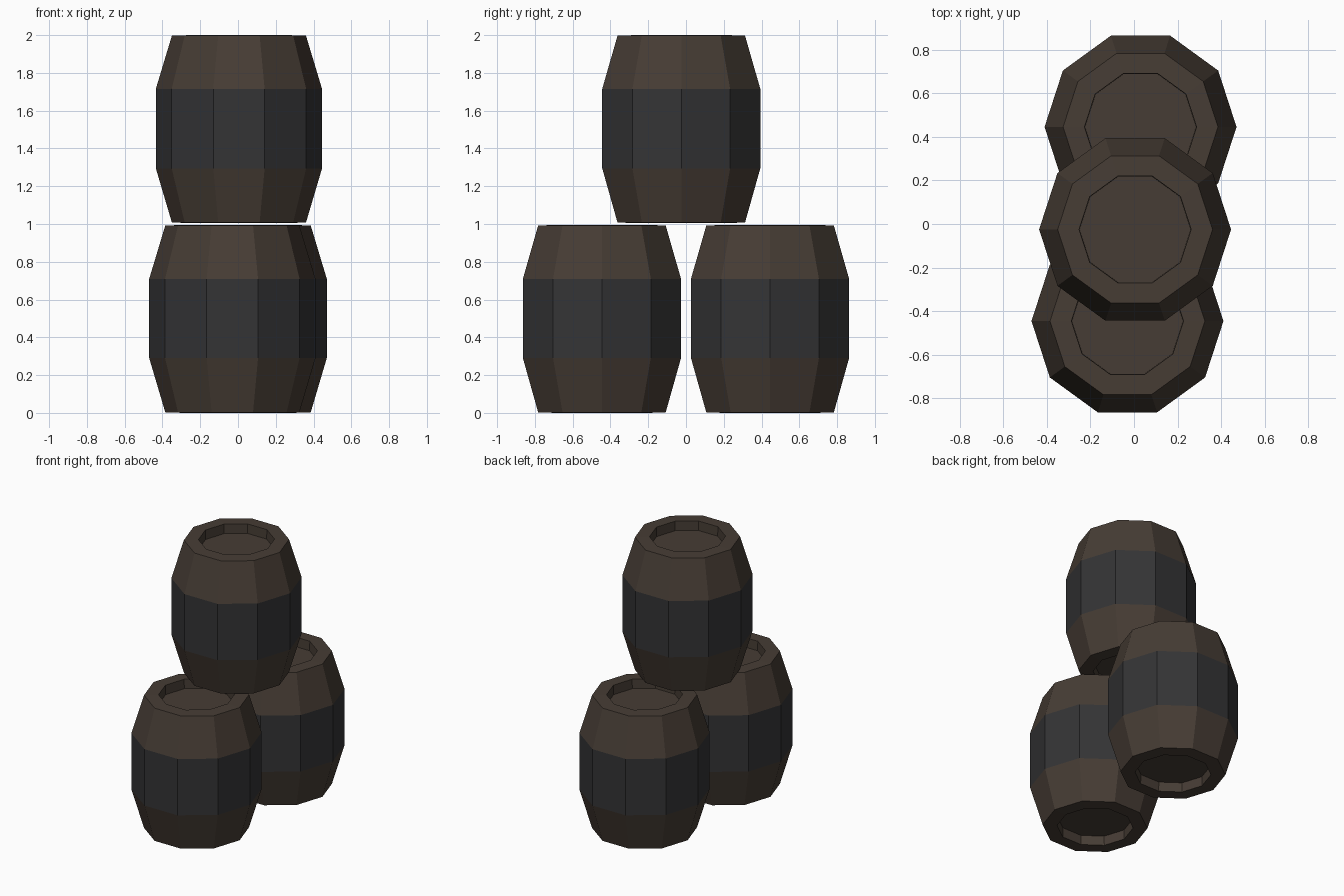
import bpy, bmesh
from math import cos, sin, tau

if "Cube" in bpy.data.objects:
    bpy.data.objects.remove(bpy.data.objects["Cube"])

SIDES = 10
# (radius, height) from the lower recess, over the outside, to the upper recess
PROFILE = [(0.255, 0.07), (0.257, 0.0), (0.355, 0.003), (0.44, 0.29),
           (0.44, 0.71), (0.355, 0.992), (0.257, 0.995), (0.255, 0.925)]
BAND = 3  # profile segment that carries the dark band


def material(name, color):
    mat = bpy.data.materials.new(name)
    mat.diffuse_color = (*color, 1)
    mat.use_nodes = True
    mat.node_tree.nodes["Principled BSDF"].inputs["Base Color"].default_value = mat.diffuse_color
    return mat


wood = material("dark_wood", (0.062, 0.046, 0.035))
iron = material("dark_band", (0.034, 0.034, 0.036))


def barrel_mesh():
    bm = bmesh.new()
    rings = [[bm.verts.new((r * cos(tau * i / SIDES), r * sin(tau * i / SIDES), z))
              for i in range(SIDES)] for r, z in PROFILE]
    # walls and rims
    for k, (a, b) in enumerate(zip(rings, rings[1:])):
        for i in range(SIDES):
            j = (i + 1) % SIDES
            face = bm.faces.new((a[i], a[j], b[j], b[i]))
            face.material_index = 1 if k == BAND else 0
    # recessed lids
    bm.faces.new(rings[0][::-1])
    bm.faces.new(rings[-1])
    bmesh.ops.recalc_face_normals(bm, faces=bm.faces)
    mesh = bpy.data.meshes.new("barrel")
    bm.to_mesh(mesh)
    bm.free()
    mesh.materials.append(wood)
    mesh.materials.append(iron)
    return mesh


# stack: two barrels below, one on top
mesh = barrel_mesh()
for name, loc in (("front_barrel", (-0.03, -0.445, 0)),
                  ("back_barrel", (0.03, 0.445, 0)),
                  ("top_barrel", (0.005, -0.025, 1.005))):
    obj = bpy.data.objects.new(name, mesh)
    obj.location = loc
    bpy.context.collection.objects.link(obj)
